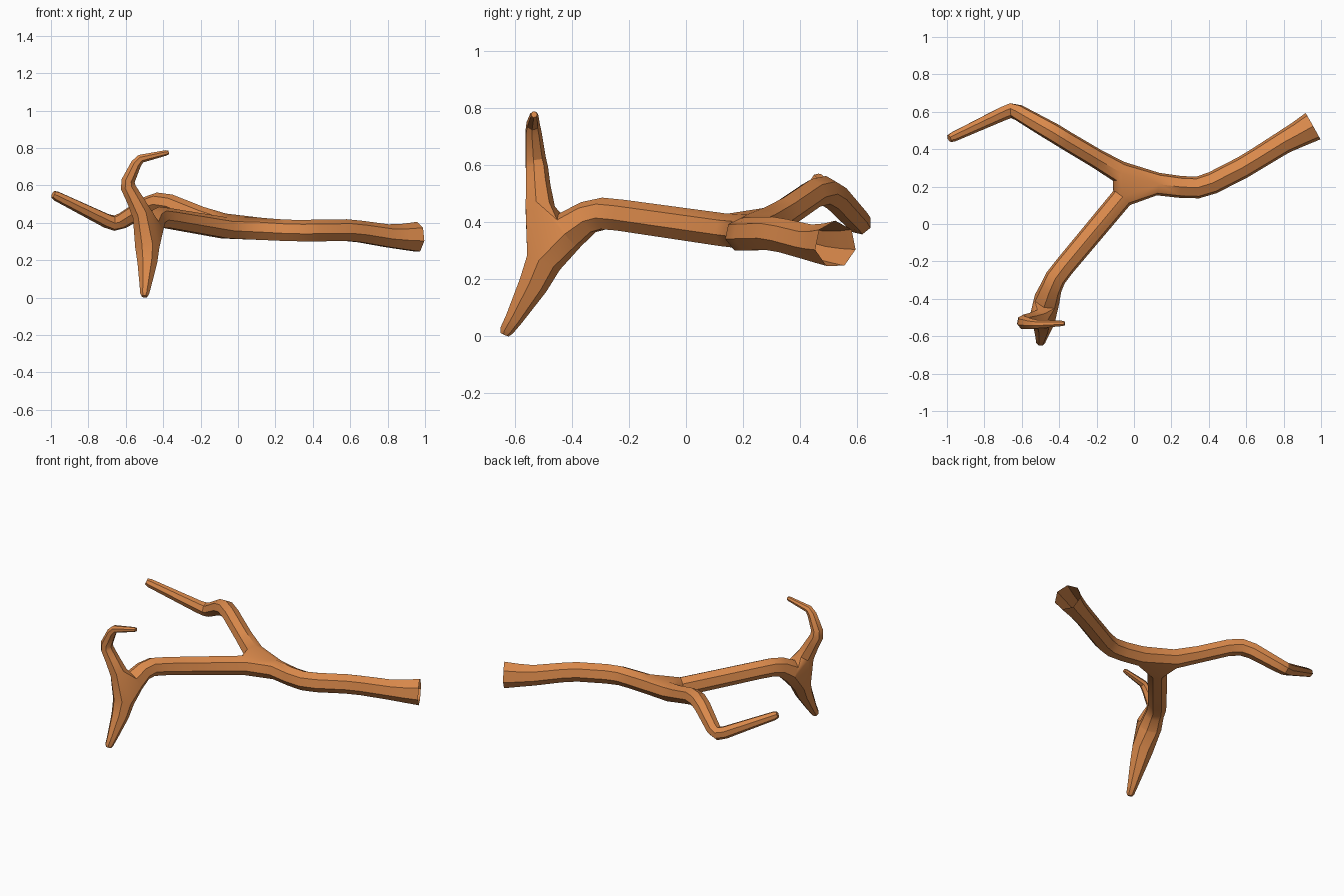
import bpy, bmesh, math
from mathutils import Vector

cube = bpy.data.objects.get("Cube")
if cube:
    bpy.data.objects.remove(cube)

SIDES = 7

bark = bpy.data.materials.new("orange brown bark")
bark.use_nodes = True
colour = (0.70, 0.25, 0.07, 1)
bark.diffuse_color = colour
bark.node_tree.nodes["Principled BSDF"].inputs["Base Color"].default_value = colour


def limb(bm, path, closed=True):
    """Loft a faceted tube along (x, y, z, radius); return its rings."""
    pts = [Vector(p[:3]) for p in path]
    steps = [(b - a).normalized() for a, b in zip(pts, pts[1:])]
    rings = []
    ref = Vector((0, 0, 1)) if abs(steps[0].z) < 0.8 else Vector((0, 1, 0))
    for i, p in enumerate(pts):
        before, after = steps[max(i - 1, 0)], steps[min(i, len(steps) - 1)]
        t = (before + after).normalized()
        ref = (ref - t * ref.dot(t)).normalized()
        side = t.cross(ref)
        ring = []
        for k in range(SIDES):
            a = math.tau * k / SIDES
            ring.append(bm.verts.new(p + path[i][3] * (ref * math.cos(a) + side * math.sin(a))))
        rings.append(ring)
    for r, s in zip(rings, rings[1:]):
        for k in range(SIDES):
            n = (k + 1) % SIDES
            bm.faces.new((r[k], r[n], s[n], s[k]))
    if closed:
        bm.faces.new(rings[-1])
    return rings


def fork(bm, rings):
    """Join the open ends of limbs with a hull, leaving the inner caps out."""
    groups = [[bm.verts.new(v.co) for v in ring] for ring in rings]
    out = bmesh.ops.convex_hull(bm, input=[v for g in groups for v in g])
    faces = [f for f in out["geom"] if isinstance(f, bmesh.types.BMFace)]
    caps = [f for f in faces if any(all(v in g for v in f.verts) for g in groups)]
    bmesh.ops.delete(bm, geom=caps, context="FACES")


bm = bmesh.new()

# Thick limb with a flared, open end
trunk = limb(bm, [(0.13, 0.213, 0.364, 0.062), (0.25, 0.198, 0.357, 0.060),
                  (0.34, 0.195, 0.355, 0.060), (0.42, 0.220, 0.356, 0.061),
                  (0.58, 0.302, 0.358, 0.061), (0.66, 0.350, 0.350, 0.061),
                  (0.80, 0.437, 0.328, 0.064), (0.88, 0.480, 0.323, 0.072),
                  (0.957, 0.523, 0.322, 0.083)], closed=False)

# Back limb that arches over, dips and rises to its tip
back = limb(bm, [(-0.08, 0.280, 0.392, 0.060), (-0.20, 0.350, 0.435, 0.053),
                 (-0.36, 0.445, 0.500, 0.052), (-0.43, 0.488, 0.510, 0.052),
                 (-0.49, 0.522, 0.490, 0.050), (-0.62, 0.597, 0.410, 0.044),
                 (-0.66, 0.608, 0.398, 0.042), (-0.70, 0.592, 0.410, 0.039),
                 (-0.97, 0.465, 0.543, 0.027), (-0.988, 0.457, 0.552, 0.020)])

# Front limb running to the second fork
front = limb(bm, [(-0.065, 0.140, 0.370, 0.060), (-0.37, -0.225, 0.422, 0.057),
                  (-0.42, -0.290, 0.428, 0.058), (-0.445, -0.345, 0.415, 0.060),
                  (-0.468, -0.410, 0.370, 0.071)])

# Twig hooking upward from the fork
twig = limb(bm, [(-0.515, -0.513, 0.450, 0.054), (-0.555, -0.520, 0.530, 0.045),
                 (-0.587, -0.524, 0.590, 0.041), (-0.588, -0.528, 0.625, 0.037),
                 (-0.545, -0.535, 0.715, 0.029), (-0.520, -0.536, 0.743, 0.024),
                 (-0.385, -0.532, 0.774, 0.015), (-0.370, -0.532, 0.777, 0.011)])

# Foot tapering down to the ground
foot = limb(bm, [(-0.485, -0.502, 0.260, 0.066), (-0.485, -0.538, 0.180, 0.054),
                 (-0.495, -0.605, 0.060, 0.032), (-0.499, -0.630, 0.020, 0.025),
                 (-0.500, -0.636, 0.006, 0.016)])

fork(bm, [trunk[0], back[0], front[0]])
fork(bm, [front[-1], twig[0], foot[0]])

bmesh.ops.remove_doubles(bm, verts=bm.verts, dist=0.0005)
bmesh.ops.recalc_face_normals(bm, faces=bm.faces)
mesh = bpy.data.meshes.new("branch")
bm.to_mesh(mesh)
bm.free()
mesh.materials.append(bark)
branch = bpy.data.objects.new("branch", mesh)
bpy.context.collection.objects.link(branch)

bpy.ops.object.select_all(action="DESELECT")
branch.select_set(True)
bpy.context.view_layer.objects.active = branch
bpy.ops.object.shade_smooth_by_angle(angle=math.radians(32))
